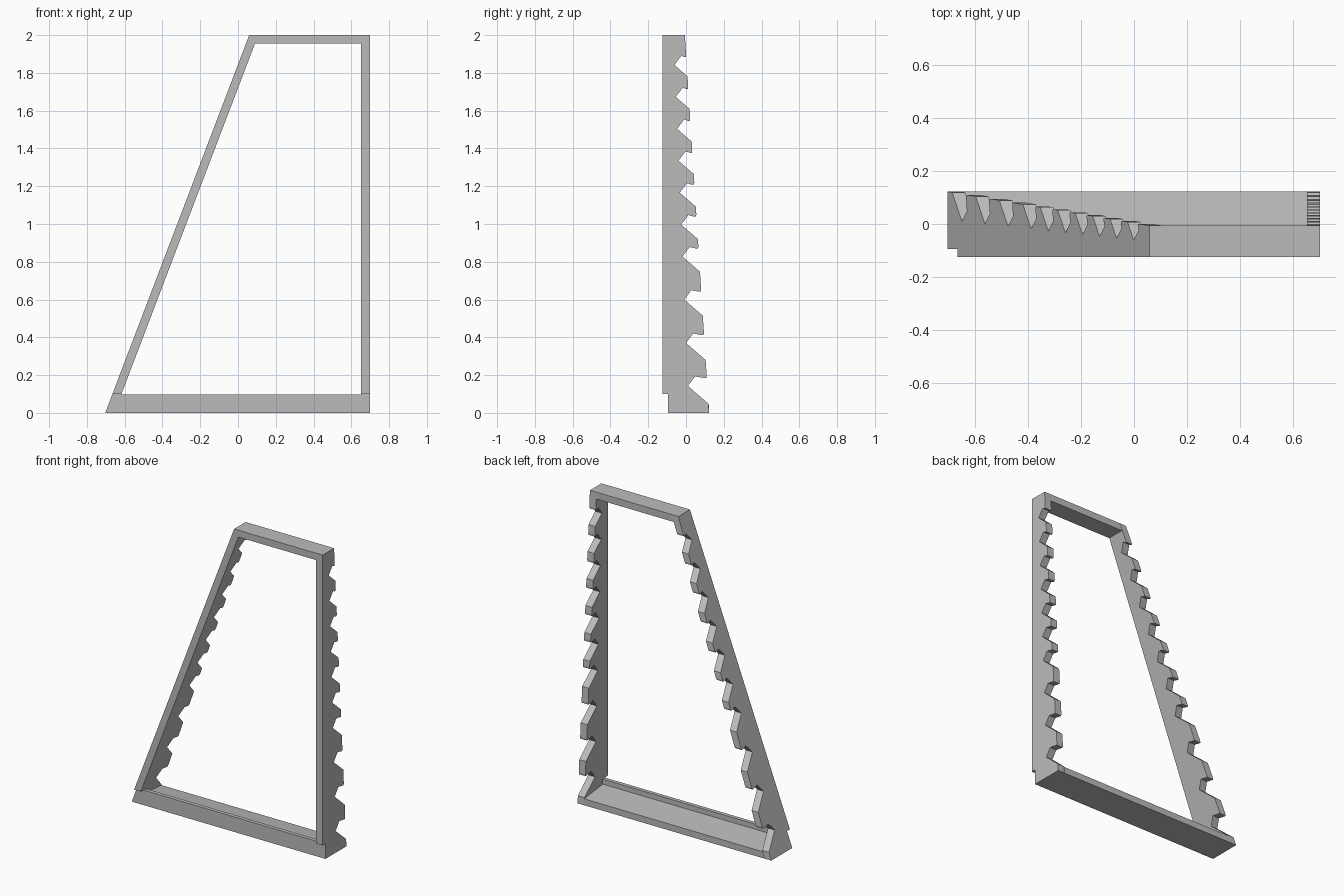
import bpy
import bmesh

cube = bpy.data.objects.get("Cube")
if cube:
    bpy.data.objects.remove(cube, do_unlink=True)

grey = bpy.data.materials.new("plain grey")
grey.use_nodes = True
colour = (0.5, 0.5, 0.5, 1)
grey.diffuse_color = colour
grey.node_tree.nodes["Principled BSDF"].inputs["Base Color"].default_value = colour

RIGHT = 0.70        # outer face of the upright rail
RAIL = 0.048        # rail thickness
FRONT, STEP = -0.125, -0.095


def slant(z):
    """Outer x of the sloping rail at a height."""
    return -0.703 + 0.381 * z


def upright(z):
    return RIGHT


def extrude(name, profile, x_start, x_end):
    """Sweep a (y, z) outline between two x rules that depend on height."""
    bm = bmesh.new()
    a = [bm.verts.new((x_start(z), y, z)) for y, z in profile]
    b = [bm.verts.new((x_end(z), y, z)) for y, z in profile]
    bm.faces.new(a)
    bm.faces.new(b[::-1])
    for i in range(len(a)):
        j = (i + 1) % len(a)
        bm.faces.new((a[i], b[i], b[j], a[j]))
    bmesh.ops.recalc_face_normals(bm, faces=bm.faces)
    mesh = bpy.data.meshes.new(name)
    bm.to_mesh(mesh)
    bm.free()
    mesh.materials.append(grey)
    obj = bpy.data.objects.new(name, mesh)
    bpy.context.collection.objects.link(obj)
    return obj


# Toothed outline shared by both rails
def tooth_y(z):
    return 0.122 - 0.064 * z


def valley_y(z):
    return 0.016 - 0.042 * z


valleys = [0.143, 0.37, 0.60, 0.828] + [0.997 + 0.169 * i for i in range(6)]
outline = [(FRONT, 2), (FRONT, 0.1), (STEP, 0.1), (STEP, 0), (tooth_y(0), 0)]
for z in valleys:
    y = valley_y(z)
    shoulder = z - 0.92 * (tooth_y(z) - y)
    lip = z + 0.053
    outline += [(tooth_y(shoulder), shoulder), (y, z),
                (y + 0.038, z + 0.05),
                (tooth_y(lip) - 0.012, z + 0.042),
                (tooth_y(lip) - 0.002, z + 0.042),
                (tooth_y(lip), lip)]
outline.append((tooth_y(2), 2))

# Rails
extrude("upright_rail", outline, lambda z: RIGHT - RAIL, upright)
extrude("sloping_rail", outline, slant, lambda z: slant(z) + RAIL)


# Cross bars run between the inner faces of the rails
def inner_slant(z):
    return slant(z) + RAIL


def inner_upright(z):
    return RIGHT - RAIL


back = tooth_y(2)
extrude("top_bar", [(FRONT, 1.955), (back, 1.955), (back, 2), (FRONT, 2)],
        inner_slant, inner_upright)

# Bottom shelf with a raised front lip
extrude("bottom_shelf",
        [(STEP, 0), (STEP, 0.098), (-0.07, 0.098), (-0.07, 0.065),
         (tooth_y(0), 0.042), (tooth_y(0), 0)],
        inner_slant, inner_upright)
